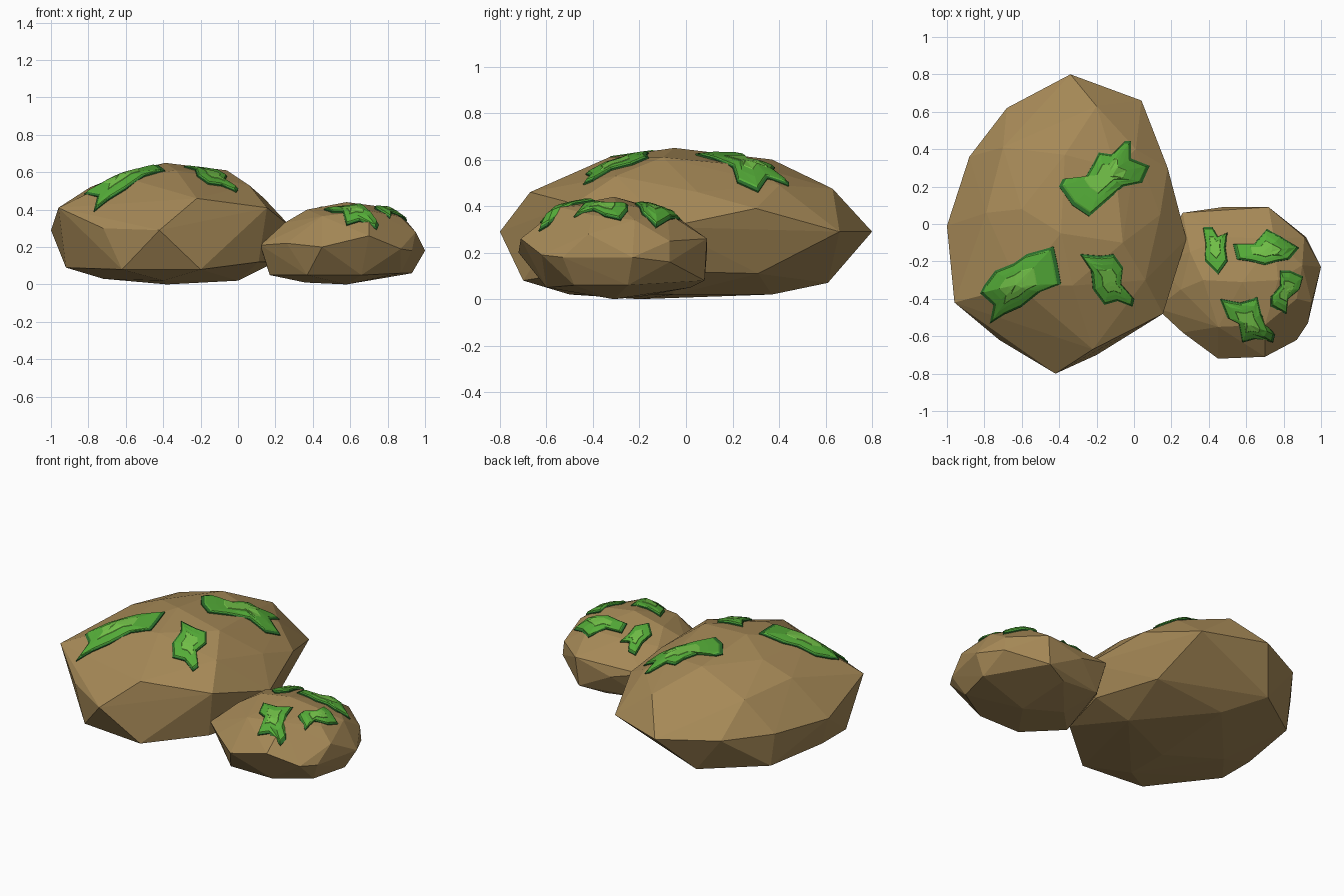
import bpy, bmesh
from mathutils import Vector
from mathutils.bvhtree import BVHTree


def material(name, rgb):
    m = bpy.data.materials.new(name)
    m.diffuse_color = (*rgb, 1)
    return m


STONE = material("stone_brown", (0.38, 0.25, 0.095))
MOSS = [material("moss_dark", (0.025, 0.16, 0.025)),
        material("moss_mid", (0.09, 0.42, 0.04)),
        material("moss_light", (0.17, 0.54, 0.065))]


def finish(bm, name, mats):
    me = bpy.data.meshes.new(name)
    bm.to_mesh(me)
    bm.free()
    for m in mats:
        me.materials.append(m)
    bpy.context.collection.objects.link(bpy.data.objects.new(name, me))


# Faceted boulder: convex hull around its corner points
def boulder(name, points):
    bm = bmesh.new()
    for p in points:
        bm.verts.new(p)
    bmesh.ops.convex_hull(bm, input=bm.verts[:])
    bmesh.ops.delete(bm, geom=[v for v in bm.verts if not v.link_faces], context='VERTS')
    bmesh.ops.recalc_face_normals(bm, faces=bm.faces[:])
    tree = BVHTree.FromBMesh(bm)
    finish(bm, name, [STONE])
    return tree


# Moss: nested rings of one outline, draped on the stone
RINGS = [(1.0, -0.01, 0), (1.0, 0.007, 0), (0.92, 0.010, 0), (0.89, 0.014, 1),
         (0.65, 0.017, 1), (0.46, 0.018, 1), (0.44, 0.020, 2), (0.2, 0.020, 2)]


def moss(name, tree, outline):
    bm = bmesh.new()
    pts = [Vector(p) for p in outline]
    mid = sum(pts, Vector((0, 0))) / len(pts)

    def drape(p, lift):
        hit, nrm, _, _ = tree.ray_cast(Vector((p.x, p.y, 3)), Vector((0, 0, -1)))
        if hit is None:
            hit, nrm, _, _ = tree.find_nearest(Vector((p.x, p.y, 0.3)))
        return bm.verts.new(hit + nrm * lift)

    rings = [[drape(mid.lerp(p, s), lift) for p in pts] for s, lift, _ in RINGS]
    n = len(pts)
    for k in range(1, len(rings)):
        a, b = rings[k - 1], rings[k]
        for i in range(n):
            j = (i + 1) % n
            # two triangles per cell keep the facets flat
            for tri in ((a[i], a[j], b[j]), (a[i], b[j], b[i])):
                bm.faces.new(tri).material_index = RINGS[k][2]
    centre = drape(mid, 0.020)
    for i in range(n):
        bm.faces.new((rings[-1][i], rings[-1][(i + 1) % n], centre)).material_index = 2
    bm.normal_update()
    if sum(f.normal.z * f.calc_area() for f in bm.faces) < 0:
        bmesh.ops.reverse_faces(bm, faces=bm.faces[:])
    finish(bm, name, MOSS)


# Large boulder: waist, underside, crown
large = boulder("large_boulder", [
    (-.34, .80, .29), (.04, .66, .29), (.18, .30, .39), (.28, -.08, .31),
    (.155, -.48, .41), (-.42, -.80, .29), (-.72, -.62, .30), (-.96, -.42, .41),
    (-1, -.01, .29), (-.88, .36, .30), (-.68, .62, .30), (-.22, -.67, .46),
    (-.20, -.70, .08), (-.62, -.66, .08), (-.92, -.30, .09), (-.92, -.06, .09),
    (-.85, .36, .09), (-.50, .61, .07), (.08, .31, .11), (.20, -.10, .12), (.11, -.45, .12),
    (-.38, -.20, 0), (0, -.05, .02), (-.72, -.05, .03), (-.35, .37, .02), (-.4, -.5, .02),
    (-.39, -.05, .65), (-.06, -.10, .61), (-.37, .37, .60), (-.60, .08, .595),
    (-.62, -.33, .575), (-.79, .06, .52), (-.33, -.33, .61), (.14, .05, .46),
    (.06, -.30, .53), (-.20, .63, .475), (-.70, .41, .49), (.01, .40, .49), (-.10, .30, .57)])

# Small boulder: waist, underside, crown
small = boulder("small_boulder", [
    (.45, -.72, .20), (.70, -.71, .26), (.87, -.62, .19), (.93, -.53, .18),
    (1, -.23, .18), (.95, -.42, .28), (.91, -.07, .25), (.92, -.07, .16),
    (.72, .09, .26), (.70, .08, .08), (.47, .09, .20), (.26, .06, .26),
    (.12, -.20, .20), (.12, -.45, .21), (.26, -.58, .22),
    (.17, -.40, .05), (.37, -.60, .05), (.66, -.60, .05), (.87, -.48, .06), (.93, -.25, .06),
    (.58, -.31, 0), (.36, -.20, .01), (.55, .02, .05), (.28, 0, .08),
    (.58, -.31, .44), (.37, -.30, .40), (.77, -.30, .415), (.70, -.54, .395),
    (.45, -.55, .365), (.87, -.40, .36), (.90, -.22, .34), (.75, -.08, .37),
    (.50, -.07, .375), (.30, -.15, .35), (.25, -.35, .33)])

# Moss patches on the large boulder
moss("large_moss_back", large, [
    (-.40, .20), (-.38, .24), (-.26, .25), (-.22, .32), (-.19, .38), (-.12, .37), (-.05, .44),
    (-.02, .44), (-.02, .35), (.08, .31), (.04, .22), (-.06, .20), (-.16, .11), (-.24, .04),
    (-.33, .10)])
moss("large_moss_left", large, [
    (-.82, -.37), (-.80, -.33), (-.74, -.25), (-.64, -.21), (-.57, -.16), (-.43, -.12),
    (-.41, -.21), (-.39, -.32), (-.50, -.36), (-.60, -.44), (-.69, -.48), (-.77, -.53),
    (-.75, -.43)])
moss("large_moss_front", large, [
    (-.29, -.16), (-.18, -.17), (-.11, -.16), (-.06, -.23), (-.07, -.32), (0, -.40),
    (-.01, -.44), (-.09, -.41), (-.16, -.43), (-.22, -.35), (-.23, -.25)])

# Moss patches on the small boulder
moss("small_moss_left", small, [
    (.37, -.02), (.42, -.02), (.45, -.07), (.50, -.05), (.49, -.13), (.50, -.20),
    (.45, -.27), (.38, -.20), (.385, -.11)])
moss("small_moss_back", small, [
    (.53, -.11), (.64, -.11), (.71, -.03), (.78, -.07), (.88, -.13), (.83, -.19),
    (.77, -.20), (.70, -.22), (.62, -.20), (.55, -.19)])
moss("small_moss_right", small, [
    (.78, -.25), (.83, -.25), (.90, -.28), (.88, -.35), (.82, -.40), (.81, -.48),
    (.73, -.44), (.73, -.39), (.78, -.33)])
moss("small_moss_front", small, [
    (.46, -.40), (.57, -.42), (.66, -.39), (.68, -.48), (.75, -.59), (.74, -.63),
    (.65, -.61), (.58, -.63), (.56, -.53), (.50, -.50)])
